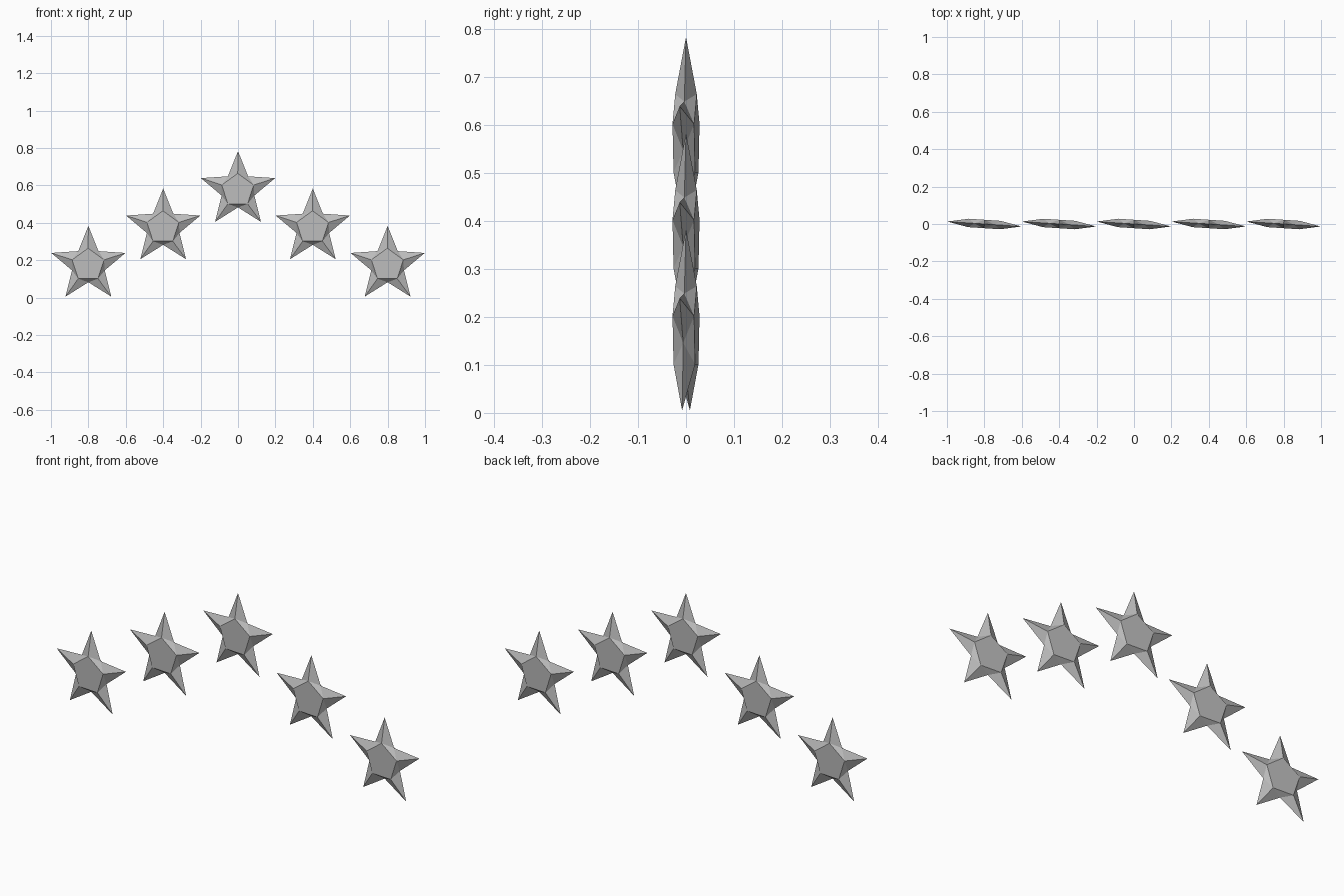
import bpy, bmesh
from math import sin, cos, pi, radians
from mathutils import Matrix

if "Cube" in bpy.data.objects:
    bpy.data.objects.remove(bpy.data.objects["Cube"])

TIP, VALLEY, PLATEAU, HALF = 0.209, 0.092, 0.09, 0.0225
TILT = radians(-3.8)

grey = bpy.data.materials.new("plain grey")
grey.diffuse_color = (0.5, 0.5, 0.5, 1)
grey.use_nodes = True
grey.node_tree.nodes["Principled BSDF"].inputs["Base Color"].default_value = grey.diffuse_color


def make_star(name, x, z):
    bm = bmesh.new()

    def ring(radius, y, start):
        return [bm.verts.new((radius * sin(start + i * 2 * pi / 5), y,
                              radius * cos(start + i * 2 * pi / 5))) for i in range(5)]

    # sharp rim: points and the notches between them
    tips = ring(TIP, 0, 0)
    notches = ring(VALLEY, 0, pi / 5)
    # flat five-sided face on each side, joined to the rim by ridged arms
    for y in (-HALF, HALF):
        top = ring(PLATEAU, y, 0)
        bm.faces.new(top)
        for i in range(5):
            j = (i + 1) % 5
            bm.faces.new((tips[i], notches[i], top[i]))
            bm.faces.new((notches[i], tips[j], top[j]))
            bm.faces.new((top[i], notches[i], top[j]))
    bmesh.ops.recalc_face_normals(bm, faces=bm.faces)
    bm.transform(Matrix.Rotation(TILT, 4, 'Z'))
    mesh = bpy.data.meshes.new(name)
    bm.to_mesh(mesh)
    bm.free()
    mesh.materials.append(grey)
    star = bpy.data.objects.new(name, mesh)
    star.location = (x, 0, z)
    bpy.context.collection.objects.link(star)


# five stars in an arch
base = TIP * cos(pi / 5)
for name, x, step in (("star_far_left", -0.8, 0), ("star_left", -0.4, 1), ("star_centre", 0, 2),
                      ("star_right", 0.4, 1), ("star_far_right", 0.8, 0)):
    make_star(name, x, base + 0.2 * step + 0.005)
